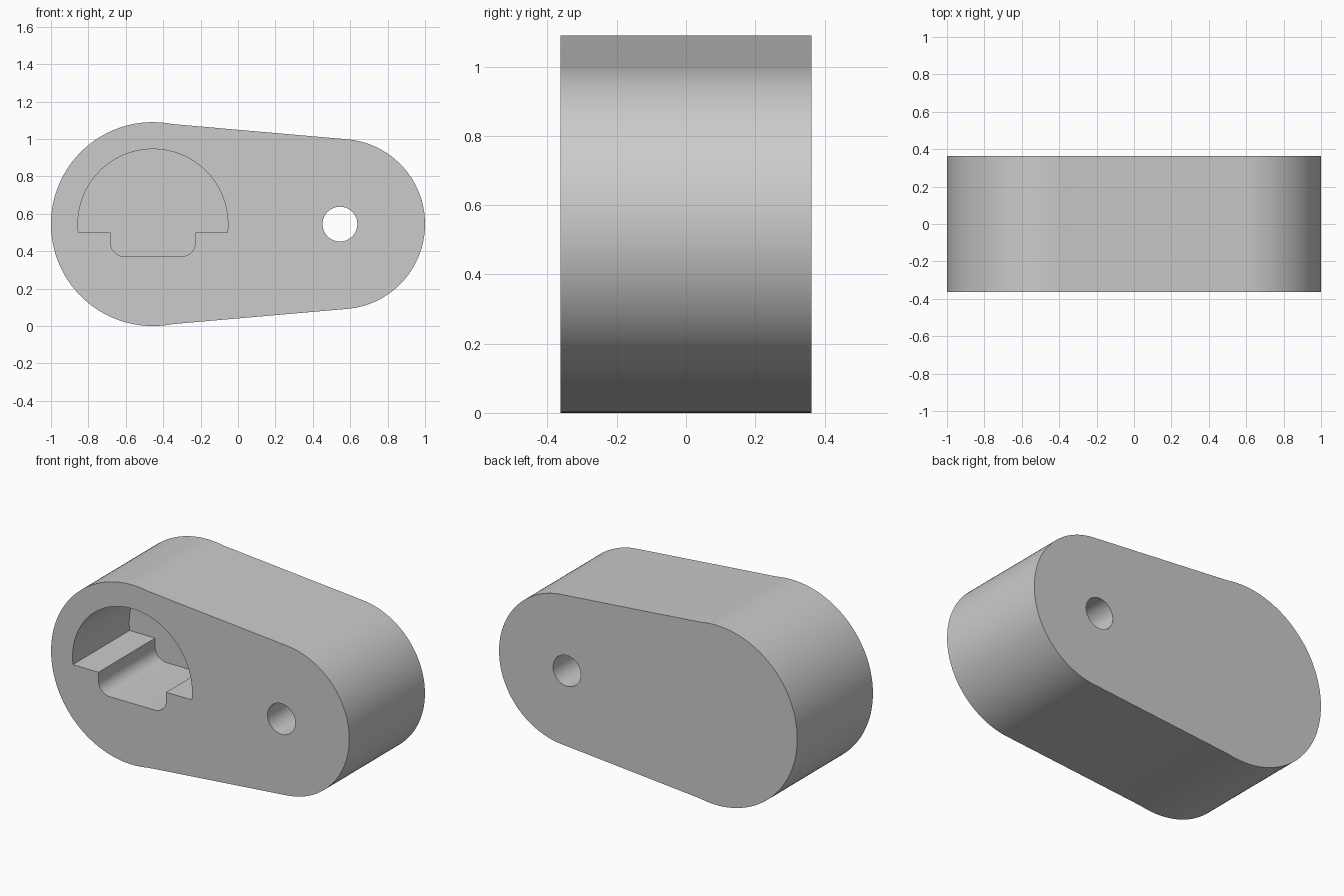
import bpy
import bmesh
from math import cos, sin, radians

cube = bpy.data.objects.get("Cube")
if cube:
    bpy.data.objects.remove(cube, do_unlink=True)

HALF_DEPTH = 0.3625
MID_Z = 0.545          # height of both arc centres
BIG_X, SMALL_X = -0.455, 0.545

grey = bpy.data.materials.new("light_grey")
grey.use_nodes = True
grey.diffuse_color = (0.6, 0.6, 0.6, 1)
grey.node_tree.nodes["Principled BSDF"].inputs["Base Color"].default_value = (0.6, 0.6, 0.6, 1)


def arc(x, z, radius, start, end, steps):
    """Points along an arc, angles in degrees."""
    angles = [radians(start + (end - start) * i / steps) for i in range(steps + 1)]
    return [(x + radius * cos(a), z + radius * sin(a)) for a in angles]


def prism(name, outline, y_front, y_back):
    """Extrude an x-z outline along y."""
    bm = bmesh.new()
    face = bm.faces.new([bm.verts.new((x, y_front, z)) for x, z in outline])
    extruded = bmesh.ops.extrude_face_region(bm, geom=[face])
    for v in extruded["geom"]:
        if isinstance(v, bmesh.types.BMVert):
            v.co.y = y_back
    bmesh.ops.recalc_face_normals(bm, faces=bm.faces[:])
    mesh = bpy.data.meshes.new(name)
    bm.to_mesh(mesh)
    bm.free()
    mesh.materials.append(grey)
    obj = bpy.data.objects.new(name, mesh)
    bpy.context.collection.objects.link(obj)
    return obj


# Tapered body with two rounded ends
body = prism("lever_body",
             arc(SMALL_X, MID_Z, 0.455, -84.8, 84.8, 64)
             + arc(BIG_X, MID_Z, 0.545, 78.9, 281.1, 80),
             -HALF_DEPTH, HALF_DEPTH)

# Blind pocket: a dome above a rounded notch
pocket_outline = (arc(BIG_X, MID_Z, 0.401, -6.4, 186.4, 72)
                  + [(-0.682, 0.5)]
                  + arc(-0.607, 0.447, 0.075, 180, 270, 12)
                  + arc(-0.303, 0.447, 0.075, 270, 360, 12)
                  + [(-0.228, 0.5)])
pocket = prism("pocket_cutter", pocket_outline, -0.5, 0.18)

# Round hole right through the narrow end
hole = prism("hole_cutter", arc(SMALL_X, MID_Z, 0.093, 0, 360, 48)[:-1], -0.5, 0.5)

bpy.ops.object.select_all(action="DESELECT")
body.select_set(True)
bpy.context.view_layer.objects.active = body
for cutter in (pocket, hole):
    cutter.hide_render = True
    cut = body.modifiers.new(cutter.name, "BOOLEAN")
    cut.operation = "DIFFERENCE"
    cut.solver = "EXACT"
    cut.object = cutter
    bpy.ops.object.modifier_apply(modifier=cut.name)
    bpy.data.objects.remove(cutter, do_unlink=True)

bpy.ops.object.shade_smooth_by_angle(angle=radians(30))
